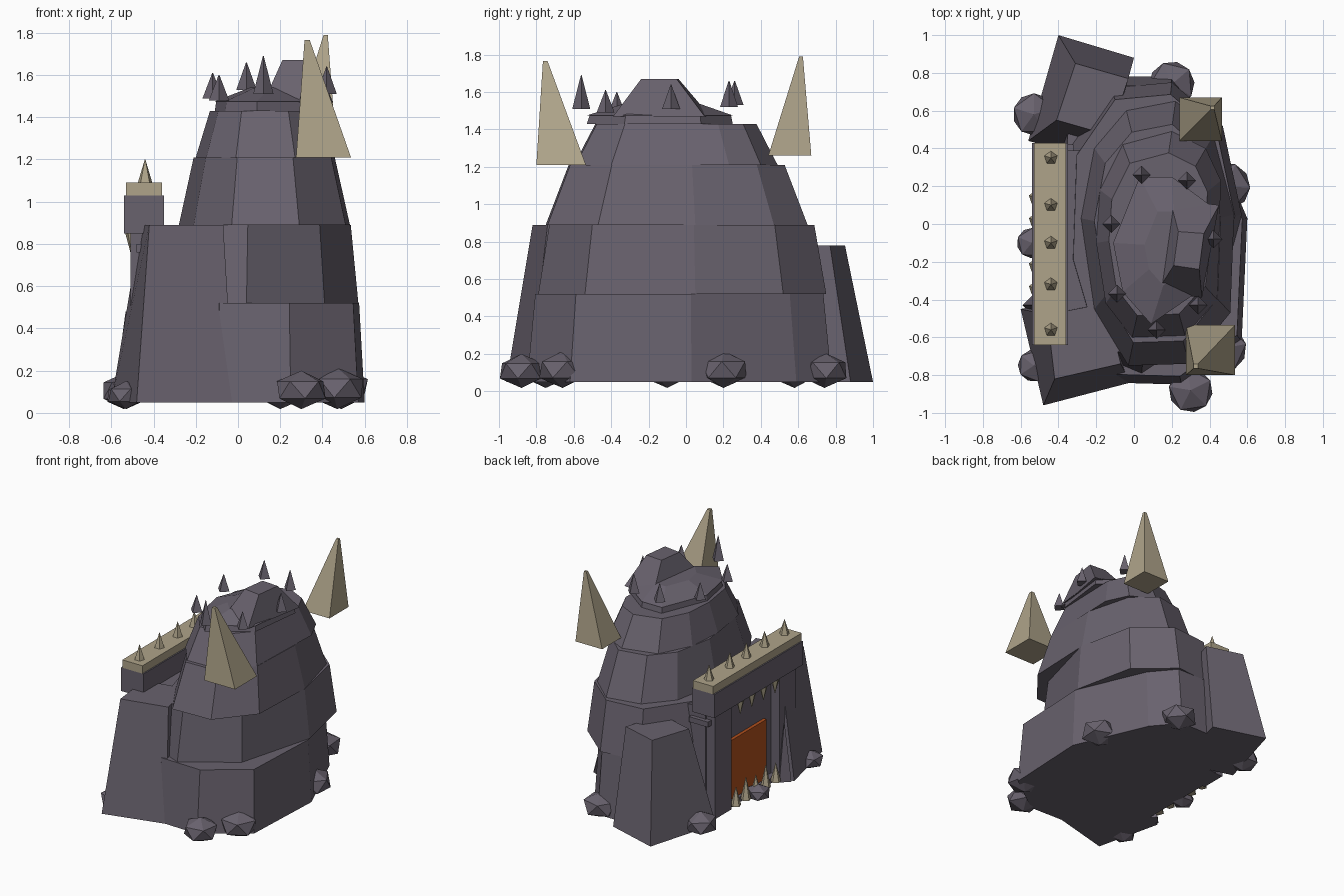
import bpy, bmesh, math, random
from mathutils import Vector

if "Cube" in bpy.data.objects:
    bpy.data.objects.remove(bpy.data.objects["Cube"])
random.seed(4)


def material(name, rgb):
    m = bpy.data.materials.new(name)
    m.use_nodes = True
    m.diffuse_color = (*rgb, 1)
    m.node_tree.nodes["Principled BSDF"].inputs["Base Color"].default_value = (*rgb, 1)
    return m


STONE = material("purple grey stone", (0.14, 0.122, 0.155))
BONE = material("pale bone", (0.43, 0.372, 0.255))
DOOR = material("rust orange door", (0.43, 0.078, 0.012))


def finish(name, bm, mat):
    bmesh.ops.recalc_face_normals(bm, faces=bm.faces)
    mesh = bpy.data.meshes.new(name)
    bm.to_mesh(mesh)
    bm.free()
    mesh.materials.append(mat)
    ob = bpy.data.objects.new(name, mesh)
    bpy.context.collection.objects.link(ob)
    return ob


def loft(name, rings, mat):
    """Skin a closed solid through rings of (points, height)."""
    bm = bmesh.new()
    loops = [[bm.verts.new((x, y, z)) for x, y in pts] for pts, z in rings]
    n = len(loops[0])
    for a, b in zip(loops, loops[1:]):
        for i in range(n):
            j = (i + 1) % n
            bm.faces.new((a[i], a[j], b[j], b[i]))
    bm.faces.new(loops[0][::-1])
    bm.faces.new(loops[-1])
    return finish(name, bm, mat)


def rect(x0, x1, y0, y1):
    return [(x0, y0), (x1, y0), (x1, y1), (x0, y1)]


def box(name, x, y, z, mat):
    return loft(name, [(rect(*x, *y), z[0]), (rect(*x, *y), z[1])], mat)


def spike(name, x, y, z0, z1, r, sides, mat):
    bm = bmesh.new()
    bmesh.ops.create_cone(bm, cap_ends=True, segments=sides, radius1=r,
                          radius2=r * 0.04, depth=abs(z1 - z0))
    if z1 < z0:
        bmesh.ops.scale(bm, vec=(1, 1, -1), verts=bm.verts)
    bmesh.ops.translate(bm, vec=(x, y, (z0 + z1) / 2), verts=bm.verts)
    return finish(name, bm, mat)


def boulder(name, x, y, z, r):
    bm = bmesh.new()
    bmesh.ops.create_icosphere(bm, subdivisions=1, radius=r)
    turn = random.uniform(0, 3)
    for v in bm.verts:
        px, py = v.co.x, v.co.y
        v.co = Vector((px * math.cos(turn) - py * math.sin(turn) + x,
                       px * math.sin(turn) + py * math.cos(turn) + y,
                       v.co.z * 0.7 + z))
    return finish(name, bm, STONE)


def tier(name, pts, z0, z1, taper, centre=(.12, -.05)):
    """Angular rock layer that shrinks towards its centre as it rises."""
    cx, cy = centre
    top = [(cx + (x - cx) * taper, cy + (y - cy) * taper) for x, y in pts]
    return loft(name, [(pts, z0), (top, z1)], STONE)


# Rocky hill: stacked tiers, each with its own rough outline
tier("hill_base", [(.6, .03), (.36, .59), (.2, .78), (-.15, .78), (-.38, .5),
                   (-.4, -.5), (-.1, -.84), (.25, -.85), (.57, -.62)], .05, .52, .945)
tier("hill_lower", [(.57, .05), (.47, .52), (.2, .75), (-.12, .72), (-.34, .4),
                    (-.36, -.2), (-.22, -.68), (.04, -.79), (.41, -.54)], .52, .89, .92)
tier("hill_middle", [(.53, .05), (.42, .47), (.22, .65), (-.04, .6), (-.21, .4),
                     (-.28, .03), (-.21, -.45), (-.03, -.75), (.29, -.74), (.51, -.47)],
     .89, 1.21, .825)
tier("hill_upper", [(.46, .23), (.38, .4), (.2, .49), (-.06, .42), (-.18, .18),
                    (-.2, -.1), (-.15, -.42), (-.01, -.6), (.27, -.59), (.44, -.4)],
     1.21, 1.43, .79)

# Summit: ledge slab, low mound and blocky peak
LEDGE = [(.43, .08), (.2, .25), (.03, .25), (-.11, -.1), (-.06, -.36), (.09, -.53), (.38, -.33)]
tier("summit_ledge", LEDGE, 1.43, 1.475, .97)
tier("summit_mound", LEDGE, 1.475, 1.54, .5, (.22, -.12))
loft("summit_peak", [([(.12, -.36), (.36, -.39), (.45, .1), (.19, .13)], 1.47),
                     ([(.21, -.22), (.345, -.24), (.37, -.05), (.235, -.04)], 1.67)], STONE)

# Leaning buttress towers on both sides of the gate
loft("front_buttress", [
    ([(-.48, -.96), (-.02, -.84), (-.14, -.36), (-.6, -.45)], .05),
    ([(-.42, -.82), (-.07, -.74), (-.15, -.42), (-.46, -.48)], .89)], STONE)
loft("back_buttress", [
    ([(-.56, .44), (-.15, .33), (0, .88), (-.4, 1)], .05),
    ([(-.41, .55), (-.13, .47), (-.03, .77), (-.31, .85)], .78)], STONE)

# Gate: wall, threshold, pillars, lintel, door and brackets
box("gate_wall", (-.44, -.25), (-.6, .39), (.05, .88), STONE)
box("gate_threshold", (-.49, -.3), (-.5, .3), (.05, .09), STONE)
for side, y0 in (("front", -.6), ("back", .18)):
    box(side + "_gate_pillar", (-.51, -.3), (y0, y0 + .2), (.05, .86), STONE)
for side, y0 in (("front", -.63), ("back", .37)):
    box(side + "_gate_bracket", (-.48, -.32), (y0, y0 + .05), (.76, .8), STONE)
box("gate_lintel", (-.54, -.35), (-.64, .43), (.85, 1.03), STONE)
box("gate_cap", (-.53, -.36), (-.64, .43), (1.03, 1.09), BONE)
box("door", (-.465, -.435), (-.31, .15), (.08, .54), DOOR)
spike("gate_shard", -.53, -.43, .05, .48, .06, 4, STONE)

# Bone spikes on the cap, teeth above and below the door
for y in (-.56, -.32, -.1, .1, .35):
    spike("cap_spike", -.44, y, 1.09, 1.2, .036, 5, BONE)
for i in range(4):
    spike("upper_tooth", -.5, .06 - i * .14, .86, .73, .038, 5, BONE)
for i in range(5):
    spike("lower_tooth", -.52, .14 - i * .12, .07, .21 + .03 * (i % 2), .038, 5, BONE)

# Great bone horns
loft("front_horn", [(rect(.275, .535, -.8, -.535), 1.21),
                    (rect(.315, .34, -.765, -.74), 1.765)], BONE)
loft("back_horn", [(rect(.24, .465, .44, .67), 1.26),
                   (rect(.405, .425, .605, .625), 1.79)], BONE)

# Stone spikes around the summit
for x, y, z, h in ((.04, .26, 1.53, .13), (.28, .23, 1.52, .14), (-.12, 0, 1.49, .12),
                   (.42, -.08, 1.51, .13), (-.09, -.37, 1.48, .12),
                   (.12, -.56, 1.51, .18), (.34, -.43, 1.49, .12)):
    spike("summit_spike", x, y, z, z + h, .048, 4, STONE)

# Boulders around the foot
for x, y, r in ((.2, .74, .135), (-.53, .58, .125), (.49, .2, .14), (.3, -.88, .13),
                (.47, -.66, .14), (-.53, -.75, .095), (-.54, -.1, .09)):
    boulder("boulder", x, y, r * .7 + .018, r)
